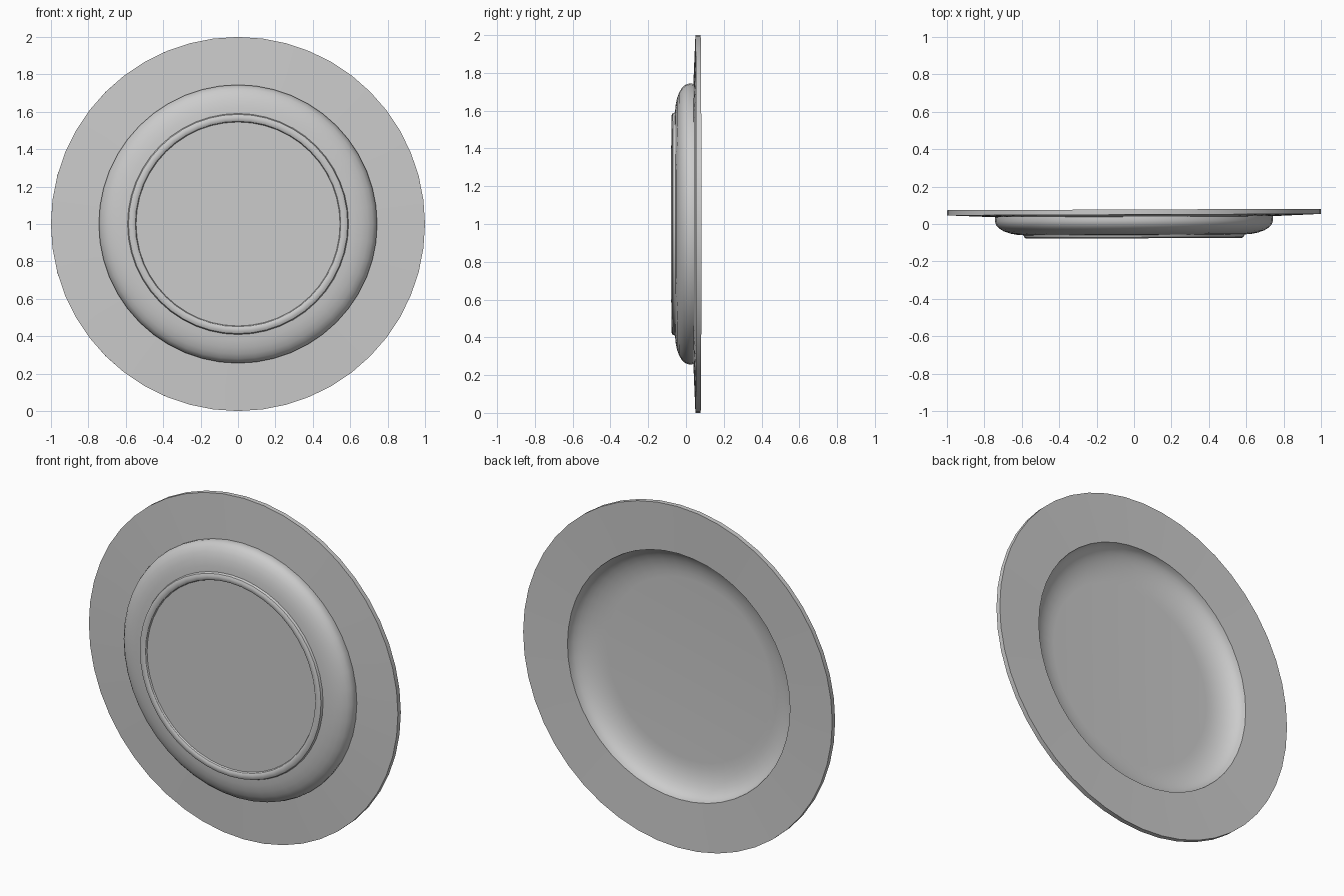
import bpy, bmesh, math
from mathutils import Matrix

SEGMENTS = 48

old = bpy.data.objects.get("Cube")
if old:
    bpy.data.objects.remove(old, do_unlink=True)

# Plain glaze colour
glaze = bpy.data.materials.new("grey_glaze")
glaze.use_nodes = True
colour = (0.6, 0.6, 0.6, 1)
glaze.diffuse_color = colour
glaze.node_tree.nodes["Principled BSDF"].inputs["Base Color"].default_value = colour


def arc(r0, y0, r1, y1, steps):
    """Quarter-ellipse from a flat floor (r0, y0) up to a steep wall (r1, y1)."""
    angles = [math.pi / 2 * i / steps for i in range(steps + 1)]
    return [(r0 + (r1 - r0) * math.sin(a), y1 + (y0 - y1) * math.cos(a)) for a in angles]


# Cross-section as (radius, depth), from the underside centre round to the inner centre
underside = [(0, -0.062), (0.545, -0.062)]
foot = [(0.549, -0.071), (0.558, -0.0765), (0.575, -0.0765), (0.586, -0.071), (0.591, -0.058)]
outer_wall = arc(0.591, -0.058, 0.742, 0.039, 7)[1:]
# The outer wall flares more gently than a full quarter turn
outer_wall = [(r + 0.012 * math.sin(math.pi * i / 6), y) for i, (r, y) in enumerate(outer_wall)]
rim = [(1.0, 0.05), (1.0, 0.0775), (0.72, 0.068)]
inner_wall = arc(0.53, -0.035, 0.72, 0.068, 8)[::-1][1:]
profile = underside + foot + outer_wall + rim + inner_wall + [(0, -0.035)]

# Revolve the cross-section about the front-to-back axis
bm = bmesh.new()
verts = [bm.verts.new((r, y, 0)) for r, y in profile]
edges = [bm.edges.new(pair) for pair in zip(verts, verts[1:])]
bmesh.ops.spin(bm, geom=verts + edges, cent=(0, 0, 0), axis=(0, 1, 0),
               angle=math.tau, steps=SEGMENTS, use_merge=True)
bmesh.ops.remove_doubles(bm, verts=bm.verts, dist=0.0005)
bmesh.ops.recalc_face_normals(bm, faces=bm.faces)

# Stand it on its edge with a very slight turn
bm.transform(Matrix.Translation((0, 0, 1)) @ Matrix.Rotation(0.004, 4, "Z"))
mesh = bpy.data.meshes.new("plate")
bm.to_mesh(mesh)
bm.free()
mesh.materials.append(glaze)

plate = bpy.data.objects.new("plate", mesh)
bpy.context.collection.objects.link(plate)
bpy.context.view_layer.objects.active = plate
plate.select_set(True)
bpy.ops.object.shade_smooth_by_angle(angle=math.radians(32))
